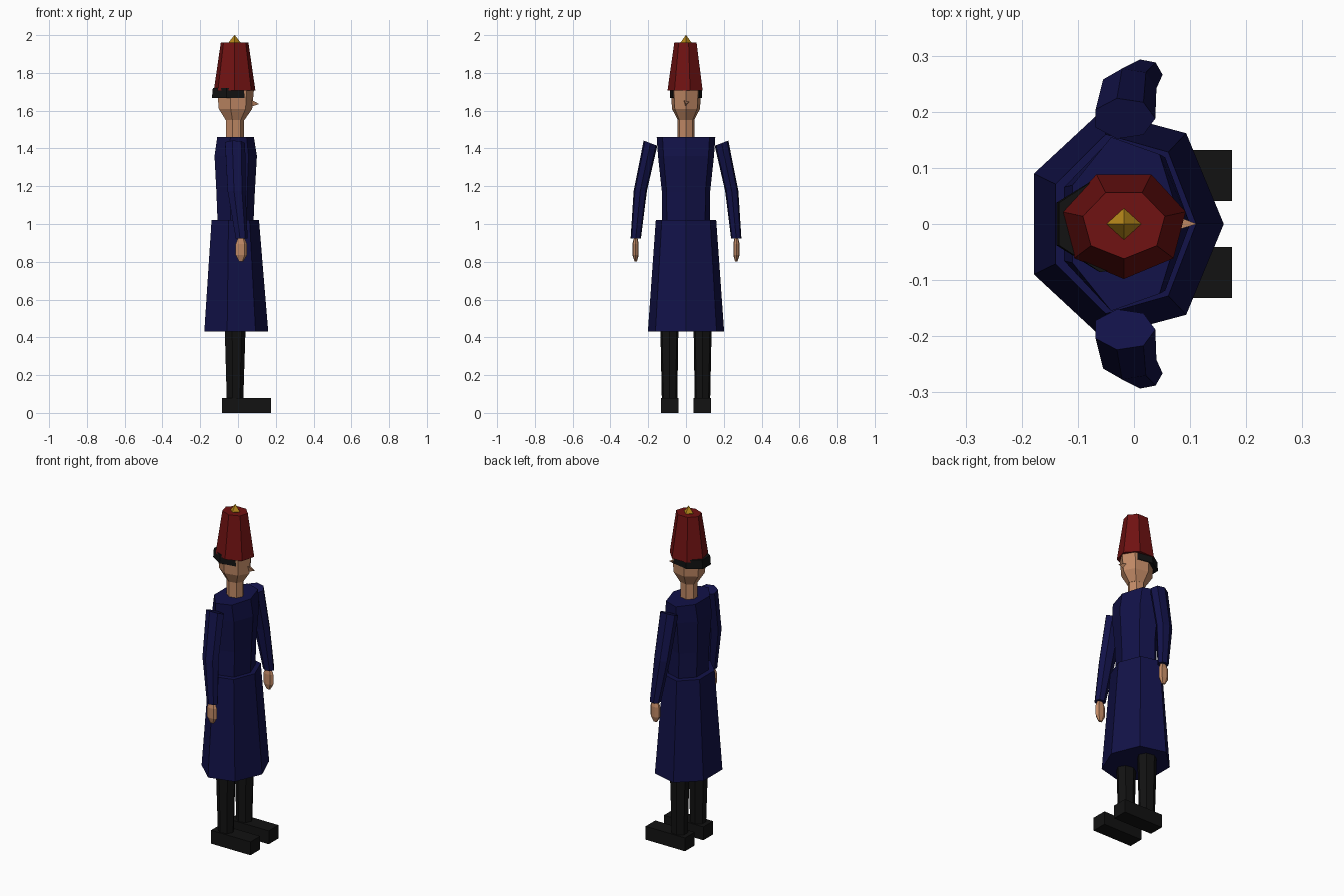
import bpy, bmesh, math

if "Cube" in bpy.data.objects:
    bpy.data.objects.remove(bpy.data.objects["Cube"])

CX = -0.018  # body axis in x (figure looks towards +x)


def material(name, rgb):
    m = bpy.data.materials.new(name)
    m.diffuse_color = (*rgb, 1)
    m.use_nodes = True
    m.node_tree.nodes["Principled BSDF"].inputs["Base Color"].default_value = m.diffuse_color
    return m


NAVY = material("navy cloth", (0.006, 0.006, 0.065))
RED = material("red felt", (0.16, 0.006, 0.006))
SKIN = material("skin", (0.53, 0.25, 0.13))
BLACK = material("black", (0.006, 0.006, 0.006))
GOLD = material("gold", (0.46, 0.24, 0.01))


def finish(name, bm, mat):
    bmesh.ops.recalc_face_normals(bm, faces=bm.faces)
    me = bpy.data.meshes.new(name)
    bm.to_mesh(me)
    bm.free()
    me.materials.append(mat)
    ob = bpy.data.objects.new(name, me)
    bpy.context.collection.objects.link(ob)
    return ob


def loft(name, rings, mat, sides=7, start=0.0, side=1, tilt=0.0, front=None):
    """Rings are (x, y, z, rx, ry); tilt slopes the last ring, front moves the first vertex."""
    bm = bmesh.new()
    loops = []
    for k, (x, y, z, rx, ry) in enumerate(rings):
        loop = []
        for i in range(sides):
            a = start + math.tau * i / sides
            dx, dy = rx * math.cos(a), ry * math.sin(a)
            if front is not None and i == 0:
                dx = front
            dz = tilt * dy if k == len(rings) - 1 else 0
            loop.append(bm.verts.new((x + dx, side * (y + dy), z + dz)))
        loops.append(loop)
    for a, b in zip(loops, loops[1:]):
        for i in range(sides):
            j = (i + 1) % sides
            bm.faces.new((a[i], a[j], b[j], b[i]))
    bm.faces.new(loops[0])
    bm.faces.new(loops[-1])
    return finish(name, bm, mat)


def box(name, lo, hi, mat):
    bm = bmesh.new()
    bmesh.ops.create_cube(bm, size=1)
    for v in bm.verts:
        v.co = [(l + h) / 2 + c * (h - l) for l, h, c in zip(lo, hi, v.co)]
    return finish(name, bm, mat)


# Limbs, mirrored across y
for side, tag in ((1, "left"), (-1, "right")):
    ys = sorted((side * 0.041, side * 0.132))
    box(tag + "_shoe", (-0.086, ys[0], 0), (0.175, ys[1], 0.08), BLACK)
    loft(tag + "_leg", [(CX, 0.087, 0.07, 0.046, 0.042),
                        (CX, 0.088, 0.45, 0.058, 0.049)], BLACK, side=side)
    loft(tag + "_sleeve", [(0.018, 0.266, 0.922, 0.033, 0.028),
                           (-0.010, 0.242, 1.175, 0.050, 0.036),
                           (CX, 0.188, 1.428, 0.056, 0.037)],
         NAVY, side=side, tilt=0.38)
    loft(tag + "_hand", [(0.016, 0.266, 0.802, 0.012, 0.007),
                         (0.016, 0.267, 0.835, 0.031, 0.017),
                         (0.016, 0.267, 0.895, 0.031, 0.017),
                         (0.016, 0.266, 0.925, 0.018, 0.010)], SKIN, side=side)

# Coat
loft("coat_skirt", [(CX, 0, 0.43, 0.178, 0.207),
                    (CX - 0.003, 0, 1.02, 0.132, 0.164)], NAVY)
loft("coat_torso", [(CX, 0, 1.01, 0.100, 0.130),
                    (CX, 0, 1.17, 0.107, 0.131),
                    (CX, 0, 1.36, 0.118, 0.152),
                    (CX, 0, 1.46, 0.102, 0.159)], NAVY)

# Neck and head
loft("neck", [(CX, 0, 1.45, 0.050, 0.045), (CX, 0, 1.57, 0.050, 0.045)], SKIN)
loft("head", [(CX, 0, 1.55, 0.052, 0.045),
              (CX, 0, 1.61, 0.093, 0.076),
              (CX, 0, 1.72, 0.103, 0.083)], SKIN)

# Nose: small three-sided spike
bm = bmesh.new()
tip = bm.verts.new((0.112, 0, 1.635))
base = [bm.verts.new(p) for p in ((0.066, -0.014, 1.66), (0.066, 0.018, 1.648), (0.066, -0.003, 1.62))]
bm.faces.new(base)
for i in range(3):
    bm.faces.new((base[i], base[(i + 1) % 3], tip))
finish("nose", bm, SKIN)

# Hair wraps the back and sides of the head only
loft("hair", [(-0.036, 0, 1.667, 0.113, 0.088),
              (-0.036, 0, 1.72, 0.108, 0.088)], BLACK, front=0.01)

# Tall hat with a gold finial
loft("hat", [(CX, 0, 1.706, 0.113, 0.098),
             (CX, 0, 1.96, 0.075, 0.062)], RED, start=-math.pi / 2)
loft("hat_finial", [(CX, 0, 1.93, 0.004, 0.004),
                    (CX, 0, 1.962, 0.031, 0.028),
                    (CX, 0, 2.0, 0.001, 0.001)], GOLD, sides=4)
